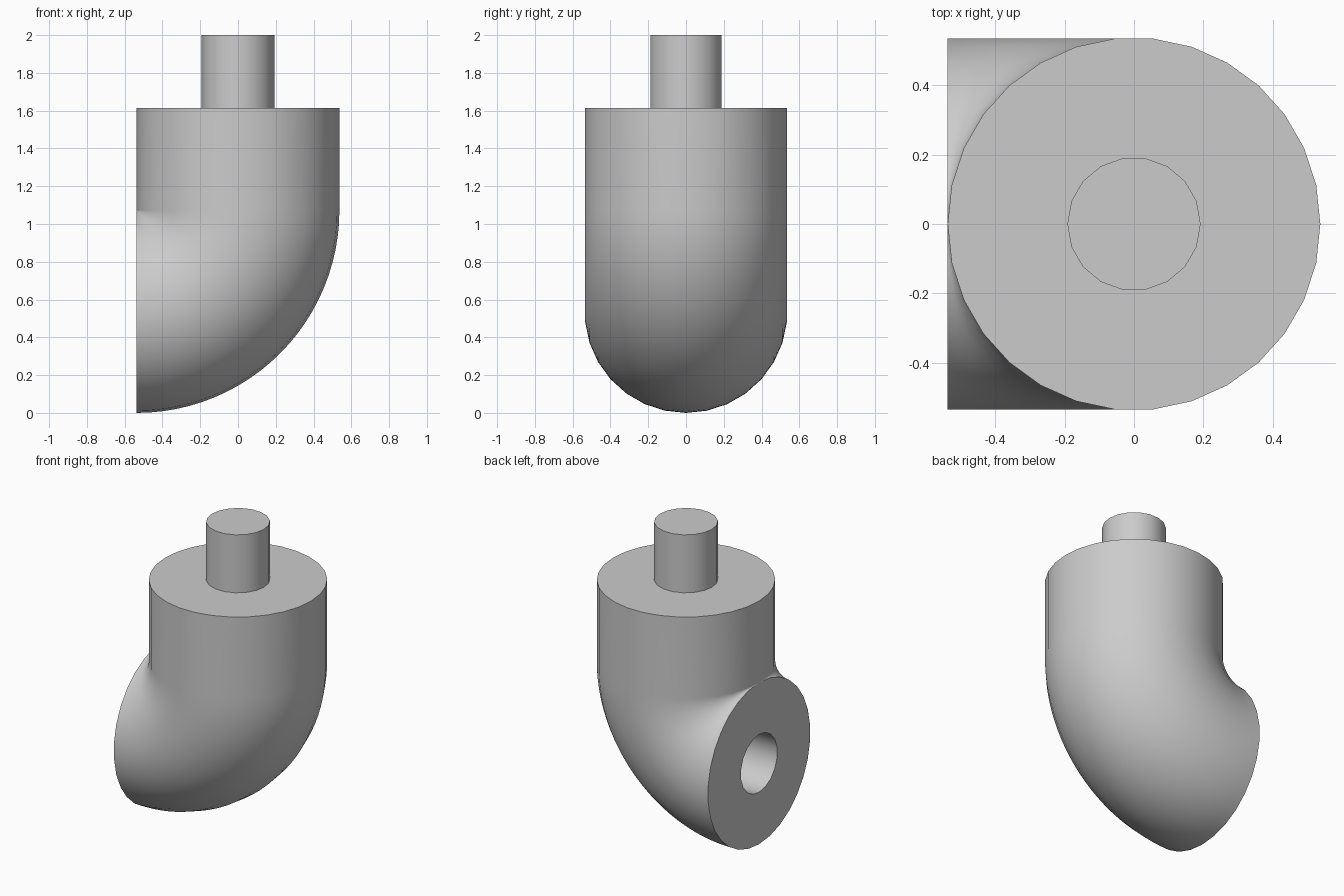
import bpy, bmesh
from math import sin, cos, pi, radians

cube = bpy.data.objects.get("Cube")
if cube:
    bpy.data.objects.remove(cube, do_unlink=True)

R = 0.537          # pipe radius, also the bend radius
PIN = 0.192        # radius of peg and socket
TOP = 3 * R + 0.004
DEPTH = 2 - TOP    # length of peg and socket

grey = bpy.data.materials.new("light grey")
grey.use_nodes = True
grey.diffuse_color = (0.6, 0.6, 0.6, 1)
grey.node_tree.nodes["Principled BSDF"].inputs["Base Color"].default_value = (0.6, 0.6, 0.6, 1)


def ring(bm, place, radius, sides):
    """Ring of vertices; place maps in-plane offsets (u, v) to a position."""
    step = 2 * pi / sides
    return [bm.verts.new(place(radius * cos(i * step), radius * sin(i * step)))
            for i in range(sides)]


def skin(bm, a, b):
    for i in range(len(a)):
        j = (i + 1) % len(a)
        bm.faces.new((a[i], a[j], b[j], b[i]))


def finish(bm, name):
    bmesh.ops.remove_doubles(bm, verts=bm.verts[:], dist=0.0001)
    bmesh.ops.recalc_face_normals(bm, faces=bm.faces[:])
    mesh = bpy.data.meshes.new(name)
    bm.to_mesh(mesh)
    bm.free()
    mesh.materials.append(grey)
    obj = bpy.data.objects.new(name, mesh)
    bpy.context.collection.objects.link(obj)
    bpy.ops.object.select_all(action='DESELECT')
    obj.select_set(True)
    bpy.context.view_layer.objects.active = obj
    bpy.ops.object.shade_smooth_by_angle(angle=radians(35))


def bend(t):
    """Cross-section plane at angle t around the tight inner corner."""
    return lambda u, v: (-R + (R + u) * cos(t), v, 2 * R - (R + u) * sin(t))


# Elbow body: straight collar, then a quarter bend to the side opening
bm = bmesh.new()
STEPS = 24
rings = [ring(bm, lambda u, v: (u, v, TOP), R, 30)]
rings += [ring(bm, bend(i * pi / 2 / STEPS), R, 30) for i in range(STEPS + 1)]
for a, b in zip(rings, rings[1:]):
    skin(bm, a, b)
bm.faces.new(rings[0])

# Blind socket in the side opening
mouth = ring(bm, lambda u, v: (-R, v, R + u), PIN, 18)
floor = ring(bm, lambda u, v: (-R + DEPTH, v, R + u), PIN, 18)
skin(bm, mouth, floor)
bm.faces.new(floor)

# Flat end face between the rim and the socket mouth
rim = set(rings[-1])
lip = set(mouth)
loops = [e for e in bm.edges if set(e.verts) <= rim or set(e.verts) <= lip]
bmesh.ops.triangle_fill(bm, edges=loops, use_beauty=True, normal=(-1, 0, 0))
finish(bm, "elbow_body")

# Peg on top
bm = bmesh.new()
low = ring(bm, lambda u, v: (u, v, TOP), PIN, 18)
high = ring(bm, lambda u, v: (u, v, 2), PIN, 18)
skin(bm, low, high)
bm.faces.new(high)
finish(bm, "peg")
